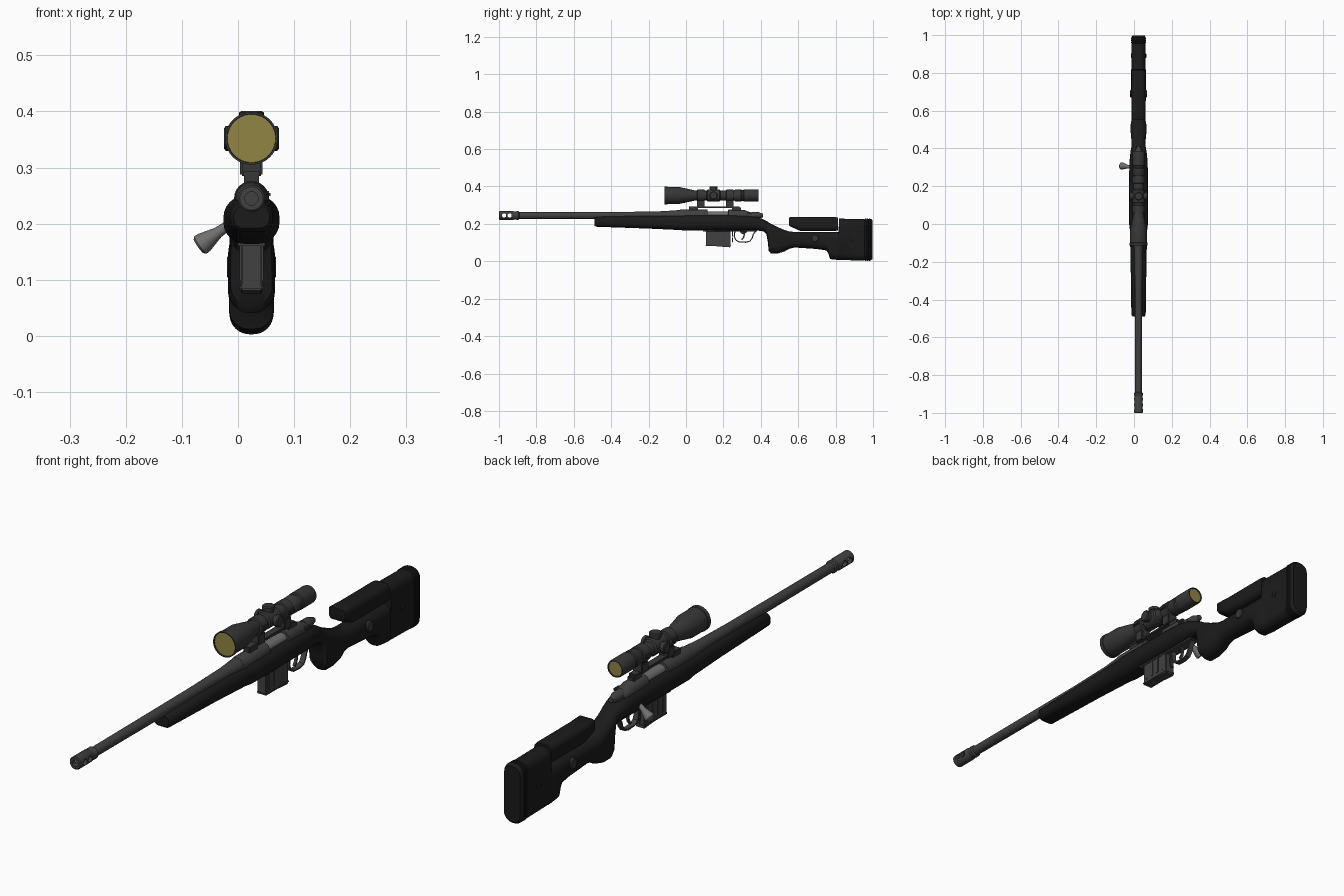
import bpy, bmesh, math
from mathutils import Vector, Matrix

cube = bpy.data.objects.get("Cube")
if cube:
    bpy.data.objects.remove(cube)

CX = 0.024          # centre plane of the rifle
BORE = 0.245        # bore height
SIGHT = 0.352       # scope axis height


def material(name, r, g, b):
    m = bpy.data.materials.new(name)
    m.use_nodes = True
    m.diffuse_color = (r, g, b, 1)
    m.node_tree.nodes["Principled BSDF"].inputs["Base Color"].default_value = (r, g, b, 1)
    return m


BLACK = material("stock black", 0.011, 0.011, 0.011)
STEEL = material("gun steel", 0.052, 0.052, 0.052)
DARK = material("scope dark grey", 0.038, 0.038, 0.038)
BRIGHT = material("bolt grey", 0.16, 0.16, 0.16)
LENS = material("amber lens", 0.28, 0.235, 0.06)


def finish(name, bm, mat, angle=35):
    bmesh.ops.recalc_face_normals(bm, faces=bm.faces)
    me = bpy.data.meshes.new(name)
    bm.to_mesh(me)
    bm.free()
    me.materials.append(mat)
    for p in me.polygons:
        p.use_smooth = True
    me.set_sharp_from_angle(angle=math.radians(angle))
    ob = bpy.data.objects.new(name, me)
    bpy.context.collection.objects.link(ob)
    return ob


def skin(bm, rings):
    rows = [[bm.verts.new(p) for p in ring] for ring in rings]
    n = len(rows[0])
    for a, b in zip(rows, rows[1:]):
        for i in range(n):
            bm.faces.new((a[i], a[(i + 1) % n], b[(i + 1) % n], b[i]))
    bm.faces.new(rows[0])
    bm.faces.new(rows[-1])


def loft(name, stations, mat, roundness=0.9, angle=40):
    """Skin rounded sections given as (y, top, bottom, half width)."""
    rings = []
    for y, top, bot, hw in stations:
        hh, zc = (top - bot) / 2, (top + bot) / 2
        r = min(hw, hh) * roundness
        ring = []
        for k, (sx, sz) in enumerate(((1, 1), (-1, 1), (-1, -1), (1, -1))):
            for j in range(7):
                a = math.pi / 2 * (k + j / 6)
                ring.append((CX + sx * (hw - r) + r * math.cos(a), y,
                             zc + sz * (hh - r) + r * math.sin(a)))
        rings.append(ring)
    bm = bmesh.new()
    skin(bm, rings)
    return finish(name, bm, mat, angle)


def lathe(name, profile, mat, origin=(CX, 0, BORE), axis=(0, 1, 0), sides=32):
    """Turn (distance, radius) pairs about an axis."""
    rot = Vector((0, 0, 1)).rotation_difference(Vector(axis)).to_matrix()
    rings = [[Vector(origin) + rot @ Vector((r * math.cos(t), r * math.sin(t), d))
              for t in (2 * math.pi * i / sides for i in range(sides))]
             for d, r in profile]
    bm = bmesh.new()
    skin(bm, rings)
    return finish(name, bm, mat)


def box(name, centre, size, mat, bevel=0.003):
    bm = bmesh.new()
    bmesh.ops.create_cube(bm, size=1, matrix=Matrix.Translation(centre) @ Matrix.Diagonal((*size, 1)))
    bmesh.ops.bevel(bm, geom=bm.edges[:], offset=bevel, segments=2, affect='EDGES')
    return finish(name, bm, mat)


def strap(name, path, width, thick, mat):
    """Flat strip following (y, z) points."""
    pts = [Vector((0, y, z)) for y, z in path]
    rings = []
    for i, p in enumerate(pts):
        t = (pts[min(i + 1, len(pts) - 1)] - pts[max(i - 1, 0)]).normalized()
        n = Vector((0, -t.z, t.y)) * thick / 2
        rings.append([p + s * n + Vector((CX + w * width / 2, 0, 0))
                      for s, w in ((1, 1), (1, -1), (-1, -1), (-1, 1))])
    bm = bmesh.new()
    skin(bm, rings)
    return finish(name, bm, mat)


# Stock: fore-end, wrist, grip and butt in one skin
loft("stock", [
    (-0.49, .232, .192, .032), (-0.482, .238, .185, .038), (-0.2, .245, .175, .042),
    (-0.03, .248, .167, .046), (0.0, .25, .164, .05), (0.25, .25, .164, .05),
    (0.33, .247, .165, .048), (0.38, .238, .165, .043), (0.415, .224, .16, .037),
    (0.43, .216, .145, .036), (0.438, .211, .10, .037), (0.442, .207, .055, .037),
    (0.455, .2, .041, .039), (0.49, .183, .042, .042), (0.525, .168, .052, .042),
    (0.55, .16, .066, .037), (0.58, .157, .074, .037), (0.70, .157, .066, .039),
    (0.75, .157, .058, .04), (0.762, .157, .04, .04), (0.77, .157, .012, .04),
    (0.815, .157, .007, .04), (0.819, .228, .007, .037), (0.955, .226, .004, .037),
], BLACK)

# Recoil pad with ribbed edge
pad = [(0.955, .222, .008, .033)]
for i in range(3):
    y = 0.958 + i * 0.01
    pad += [(y, .228, .003, .039), (y + 0.006, .228, .003, .039), (y + 0.008, .224, .007, .036)]
loft("recoil_pad", pad + [(0.988, .227, .004, .038), (0.997, .22, .012, .033)], BLACK)

# Adjustable cheek rest
loft("cheek_rest", [(0.552, .234, .192, .033), (0.556, .236, .187, .036), (0.61, .236, .163, .037),
                    (0.80, .236, .163, .037), (0.814, .234, .165, .036)], BLACK, 0.6)

# Cheek rest knobs and sling studs on both sides
for side, label in ((1, "left"), (-1, "right")):
    lathe(label + "_cheek_knob", [(0, .02), (.041, .02), (.044, .017)], DARK, (CX, .69, .123), (side, 0, 0), 20)
    lathe(label + "_sling_stud", [(0, .012), (.039, .012), (.041, .009)], BLACK, (CX, .89, .12), (side, 0, 0), 16)

# Barrel and receiver
lathe("barrel", [(-.92, .016), (-.9, .018), (-.3, .0195), (-.12, .023), (-.05, .028), (0, .03)], STEEL)
loft("receiver", [(-0.04, .274, .215, .029), (-0.03, .276, .214, .031), (0.115, .276, .214, .031),
                  (0.116, .25, .214, .031), (0.225, .25, .214, .031), (0.226, .276, .214, .031),
                  (0.31, .275, .214, .031), (0.345, .262, .214, .028), (0.365, .258, .215, .025)],
     STEEL, 0.98, 30)
lathe("bolt_body", [(.11, .022), (.235, .022)], BRIGHT)
lathe("bolt_shroud", [(.35, .02), (.385, .019), (.40, .013), (.412, .01)], STEEL)
box("safety_lever", (CX + .028, .335, .252), (.012, .03, .012), STEEL)

# Muzzle brake with side ports and bore
brake = lathe("muzzle_brake", [(-1, .021), (-.997, .024), (-.925, .024), (-.918, .021),
                               (-.91, .021), (-.907, .023), (-.895, .023), (-.89, .018)], STEEL)
cutters = [lathe("port_cutter", [(-.05, .0115), (.05, .0115)], STEEL, (CX, y, BORE), (1, 0, 0), 20)
           for y in (-.973, -.943)]
cutters.append(lathe("bore_cutter", [(-1.02, .012), (-.93, .012)], STEEL))
for c in cutters:
    c.hide_render = True
    mod = brake.modifiers.new("cut", 'BOOLEAN')
    mod.operation, mod.solver, mod.object = 'DIFFERENCE', 'EXACT', c
bpy.context.view_layer.objects.active = brake
for mod in list(brake.modifiers):
    bpy.ops.object.modifier_apply(modifier=mod.name)
for c in cutters:
    bpy.data.objects.remove(c)
brake.data.set_sharp_from_angle(angle=math.radians(35))

# Bolt handle: bent arm and flared knob
elbow, tip = Vector((-.022, .302, .194)), Vector((-.067, .308, .162))
root = Vector((CX, .295, .235))
arm = elbow - root
lathe("bolt_arm", [(0, .011), (arm.length, .009)], BRIGHT, root, arm, 16)
arm = tip - elbow
length = arm.length
lathe("bolt_knob", [(-.006, .006), (0, .009), (length * .3, .010), (length * .85, .0185),
                    (length, .019), (length + .004, .015)], BRIGHT, elbow, arm, 24)

# Magazine with ribbed sides
mag = box("magazine", (CX, .172, .13), (.038, .132, .09), STEEL)
for v in mag.data.vertices:
    if v.co.z < .12:
        v.co.z -= (v.co.y - .106) * .08
for i in range(4):
    box("magazine_rib", (CX, .127 + i * .03, .13), (.042, .012, .065), STEEL, .0015)
box("magazine_floor", (CX, .172, .086), (.042, .136, .01), STEEL)

# Trigger group
loft("bottom_metal", [(.09, .17, .16, .024), (.38, .17, .16, .02)], STEEL, 0.5)
strap("trigger_guard", [(.262, .165), (.258, .135), (.265, .115), (.282, .104), (.32, .102),
                        (.342, .108), (.354, .125), (.36, .145), (.375, .165)], .02, .006, STEEL)
strap("trigger", [(.308, .168), (.312, .145), (.308, .128), (.298, .115)], .01, .007, STEEL)
strap("magazine_catch", [(.25, .168), (.247, .13), (.25, .1)], .014, .005, STEEL)

# Scope rail and rings
box("scope_rail", (CX, .15, .289), (.03, .27, .01), DARK, .002)
for y in (.04, .27):
    box("rail_foot", (CX, y, .278), (.026, .05, .018), DARK, .002)
for y in (.08, .235):
    lathe("scope_ring", [(-.02, .029), (-.018, .032), (.018, .032), (.02, .029)], DARK, (CX, y, SIGHT))
    box("ring_base", (CX, y, .305), (.04, .04, .04), DARK)
    box("ring_clamp", (CX, y, SIGHT), (.076, .032, .014), DARK)

# Scope tube
lathe("scope_body", [(-.105, .042), (-.115, .0435), (-.115, .047), (-.1, .047), (-.098, .045),
                     (-.035, .045), (.035, .03), (.05, .026), (.11, .026), (.115, .031),
                     (.18, .031), (.185, .026), (.255, .026), (.262, .031), (.295, .032),
                     (.298, .029), (.306, .029), (.309, .033), (.38, .033), (.387, .031),
                     (.387, .028), (.378, .027)], DARK, (CX, 0, SIGHT), sides=40)
lathe("front_lens", [(-.111, .043), (-.104, .041)], LENS, (CX, 0, SIGHT), sides=40)
lathe("rear_lens", [(.37, .026), (.383, .0278)], LENS, (CX, 0, SIGHT), sides=40)

# Adjustment turrets on top and both sides
for label, axis in (("top", (0, 0, 1)), ("left", (1, 0, 0)), ("right", (-1, 0, 0))):
    lathe(label + "_turret", [(0, .018), (.034, .018), (.035, .022), (.046, .022), (.049, .018)],
          DARK, (CX, .147, SIGHT), axis, 24)
